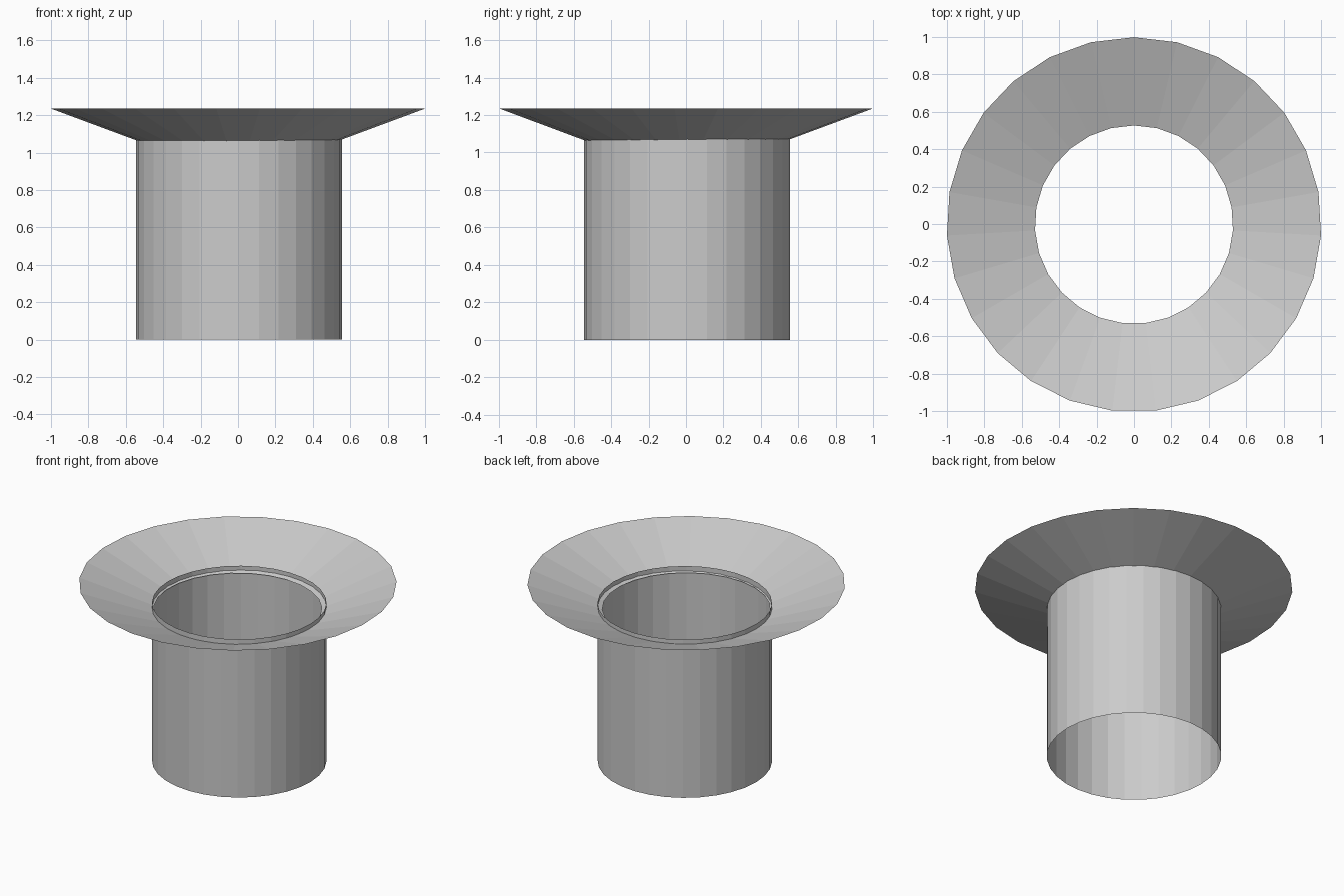
import bpy
import bmesh
from math import sin, cos, tau

# Remove the default object
cube = bpy.data.objects.get("Cube")
if cube:
    bpy.data.objects.remove(cube, do_unlink=True)

# Single plain grey material
GREY = (0.6, 0.6, 0.6, 1.0)
grey = bpy.data.materials.new("light grey")
grey.use_nodes = True
grey.diffuse_color = GREY
for node in grey.node_tree.nodes:
    if node.type == 'BSDF_PRINCIPLED':
        node.inputs["Base Color"].default_value = GREY


def open_band(name, sides, centre, lower, upper):
    """Thin open sheet between two rings, each given as (radius, height)."""
    bm = bmesh.new()
    rings = []
    for radius, z in (lower, upper):
        # Counter-clockwise, with the first corner at the back
        rings.append([bm.verts.new((centre[0] - radius * sin(tau * i / sides),
                                    centre[1] + radius * cos(tau * i / sides), z))
                      for i in range(sides)])
    low, high = rings
    for i in range(sides):
        j = (i + 1) % sides
        bm.faces.new((low[i], low[j], high[j], high[i]))
    mesh = bpy.data.meshes.new(name)
    bm.to_mesh(mesh)
    bm.free()
    mesh.materials.append(grey)
    obj = bpy.data.objects.new(name, mesh)
    bpy.context.collection.objects.link(obj)
    return obj


# Straight tube, its top edge standing a little above the flange
open_band("tube", 32, (0.005, 0.006), (0.55, 0.0), (0.55, 1.10))

# Wide sloping flange, its inner edge reaching just inside the tube
open_band("flared_flange", 27, (0.0, -0.003), (0.53, 1.06), (1.0017, 1.235))
